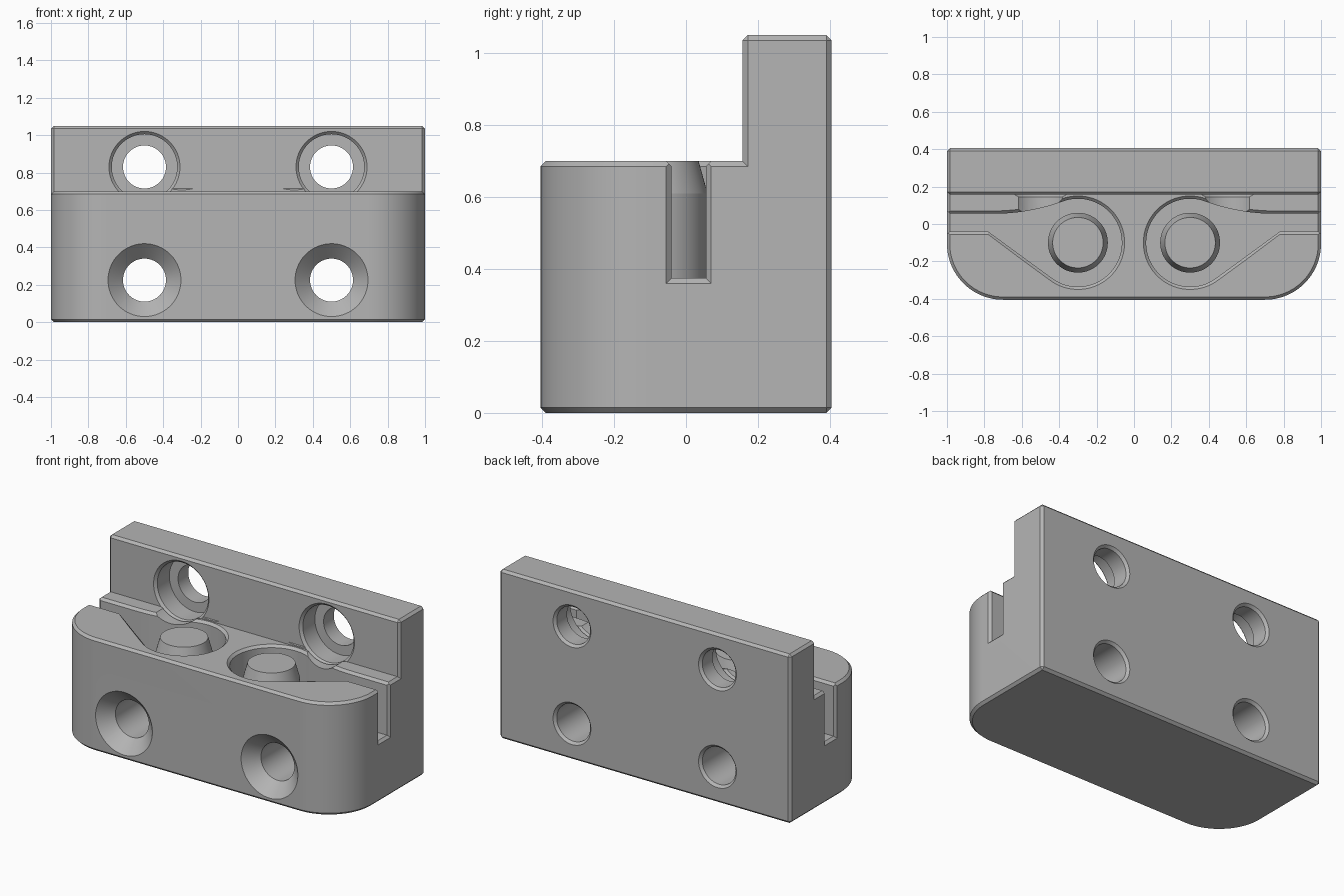
import bpy, bmesh
from math import sin, cos, pi, radians, acos, atan2, hypot

if "Cube" in bpy.data.objects:
    bpy.data.objects.remove(bpy.data.objects["Cube"])

GREY = (0.46, 0.46, 0.46, 1)
mat = bpy.data.materials.new("plain grey")
mat.use_nodes = True
mat.diffuse_color = GREY
mat.node_tree.nodes["Principled BSDF"].inputs["Base Color"].default_value = GREY

C = 0.015                                   # chamfer on every outer edge
TOP, FLOOR = 0.70, 0.375                    # shelf height, pocket floor
PLATE_Y, BACK_Y = 0.157, 0.405


def loft(rings):
    """Closed skin through equal-length rings of points."""
    bm = bmesh.new()
    rows = [[bm.verts.new(p) for p in ring] for ring in rings]
    n = len(rows[0])
    for a, b in zip(rows, rows[1:]):
        for i in range(n):
            bm.faces.new((a[i], a[(i + 1) % n], b[(i + 1) % n], b[i]))
    bm.faces.new(rows[0])
    bm.faces.new(rows[-1])
    bmesh.ops.recalc_face_normals(bm, faces=bm.faces)
    return bm


def to_object(name, bm):
    mesh = bpy.data.meshes.new(name)
    bm.to_mesh(mesh)
    bm.free()
    mesh.materials.append(mat)
    ob = bpy.data.objects.new(name, mesh)
    bpy.context.collection.objects.link(ob)
    return ob


def activate(ob):
    bpy.ops.object.select_all(action='DESELECT')
    ob.select_set(True)
    bpy.context.view_layer.objects.active = ob


def cut(target, bm):
    cutter = to_object("cutter", bm)
    cutter.hide_render = True
    activate(target)
    mod = target.modifiers.new("cut", 'BOOLEAN')
    mod.operation, mod.solver, mod.object = 'DIFFERENCE', 'EXACT', cutter
    bpy.ops.object.modifier_apply(modifier=mod.name)
    bpy.data.objects.remove(cutter)


def arc(cx, cy, r, a0, a1, n):
    return [(cx + r * cos(a0 + (a1 - a0) * i / n),
             cy + r * sin(a0 + (a1 - a0) * i / n)) for i in range(n + 1)]


def circle(r):
    return arc(0, 0, r, 0, 2 * pi, 64)[:-1]


def bore(x, z, stations):
    """Turned cutter along y from (y, radius) stations."""
    return loft([[(x + u, y, z + v) for u, v in circle(r)] for y, r in stations])


def pocket_outline(d):
    """Side slot flaring into a round well, grown outward by d."""
    px, py, r = -0.78, -0.04 - d, 0.235 + d
    cx, cy, big = -0.3, -0.1, 1.07
    fx, fy = -0.75, 0.055 + big             # centre of the sweeping back curve
    front = atan2(py - cy, px - cx) + acos(r / hypot(px - cx, py - cy))
    back = atan2(fy - cy, fx - cx)
    pts = [(-1.2, py), (px, py)]
    pts += arc(cx, cy, r, front, back + 2 * pi, 48)
    pts += arc(fx, fy, big - d, back - pi, -pi / 2, 16)[1:]
    return pts + [(-1.2, 0.055 + d)]


# Body: stepped profile, rounded front corners, chamfered edges
step = [(-0.405, 0), (BACK_Y, 0), (BACK_Y, 1.05), (PLATE_Y, 1.05),
        (PLATE_Y, TOP), (-0.405, TOP)]
bm = loft([[(x, y, z) for y, z in step] for x in (-1, 1)])
corners = [e for e in bm.edges if all(v.co.y < -0.4 for v in e.verts)
           and abs(e.verts[0].co.x - e.verts[1].co.x) < 0.1]
bmesh.ops.bevel(bm, geom=corners, offset=0.3, offset_type='OFFSET',
                segments=24, profile=0.5, affect='EDGES')
bmesh.ops.recalc_face_normals(bm, faces=bm.faces)
rims = [e for e in bm.edges if e.is_convex and e.calc_face_angle(0) > radians(40)]
bmesh.ops.bevel(bm, geom=rims, offset=C, offset_type='OFFSET',
                segments=1, profile=0.5, affect='EDGES')
body = to_object("clamp_body", bm)

for s in (-1, 1):
    # Pocket with chamfered rim
    levels = [(0, FLOOR), (0, TOP - C), (2 * C, TOP + C)]
    cut(body, loft([[(-s * x, y, z) for x, y in pocket_outline(d)]
                    for d, z in levels]))
    # Flared mouth of the slot on the end face
    cut(body, loft([[(s * (1 - C + d), y, z) for y, z in
                     ((-0.04 - d, FLOOR - d), (0.055 + d, FLOOR - d),
                      (0.055 + d, 0.8), (-0.04 - d, 0.8))] for d in (0, 2 * C)]))
    # Countersunk lower hole
    exit_rim = [(BACK_Y - C, 0.115), (BACK_Y + C, 0.145)]
    cut(body, bore(s * 0.5, 0.225, [(-0.425, 0.215), (-0.325, 0.115)] + exit_rim))
    # Counterbored upper hole, its bore running on through the shelf
    cut(body, bore(s * 0.5, 0.83, [(0, 0.175), (0.145, 0.175), (PLATE_Y, 0.19),
                                   (PLATE_Y + C, 0.175), (0.29, 0.175),
                                   (0.29, 0.115)] + exit_rim))

parts = [body]
for s, side in ((-1, "right"), (1, "left")):
    # Tapered post standing in the well
    post = [(FLOOR - 0.01, 0.16), (0.61, 0.16), (TOP, 0.135)]
    parts.append(to_object(side + "_post", loft(
        [[(s * 0.3 + u, v - 0.1, z) for u, v in circle(r)] for z, r in post])))

for ob in parts:
    activate(ob)
    bpy.ops.object.shade_smooth_by_angle(angle=radians(14))
